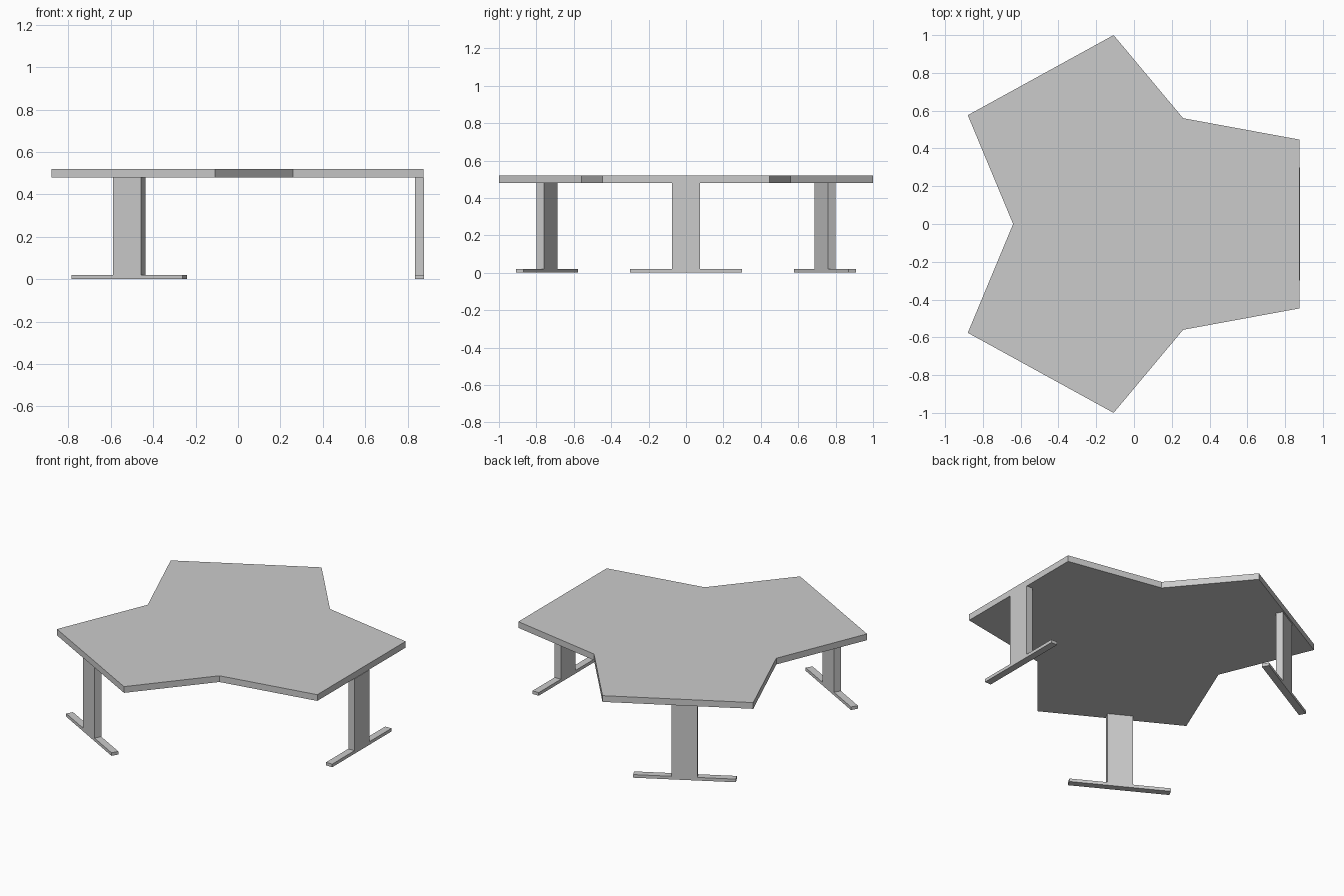
import bpy, bmesh
from math import radians
from mathutils import Matrix, Vector

if "Cube" in bpy.data.objects:
    bpy.data.objects.remove(bpy.data.objects["Cube"])


def prism(name, points, extrude, matrix=Matrix()):
    """Extrude a flat outline into a solid object."""
    bm = bmesh.new()
    face = bm.faces.new([bm.verts.new(p) for p in points])
    ext = bmesh.ops.extrude_face_region(bm, geom=[face])
    verts = [v for v in ext["geom"] if isinstance(v, bmesh.types.BMVert)]
    bmesh.ops.translate(bm, verts=verts, vec=Vector(extrude))
    bmesh.ops.transform(bm, matrix=matrix, verts=bm.verts)
    bmesh.ops.recalc_face_normals(bm, faces=bm.faces)
    mesh = bpy.data.meshes.new(name)
    bm.to_mesh(mesh)
    bm.free()
    obj = bpy.data.objects.new(name, mesh)
    bpy.context.collection.objects.link(obj)
    return obj


# Three-lobed table top, mirrored about the x axis
half = [(0.875, 0.447), (0.26, 0.56), (-0.108, 1.0), (-0.88, 0.576)]
outline = half + [(-0.64, 0.0)] + [(x, -y) for x, y in reversed(half)]
prism("table_top", [(x, y, 0.48) for x, y in outline], (0, 0, 0.04))

# T-shaped legs: wide post on a long flat foot, one profile per leg
T = 0.044
right = [(0.3, 0.0), (0.3, 0.02), (0.075, 0.02), (0.075, 0.48)]
profile = right + [(-y, z) for y, z in reversed(right)]
for name, x, y, angle in (("right_leg", 0.856, 0, 0),
                          ("back_leg", -0.513, 0.743, 119),
                          ("front_leg", -0.513, -0.743, -119)):
    place = Matrix.Translation((x, y, 0)) @ Matrix.Rotation(radians(angle), 4, "Z")
    prism(name, [(-T / 2, py, pz) for py, pz in profile], (T, 0, 0), place)
